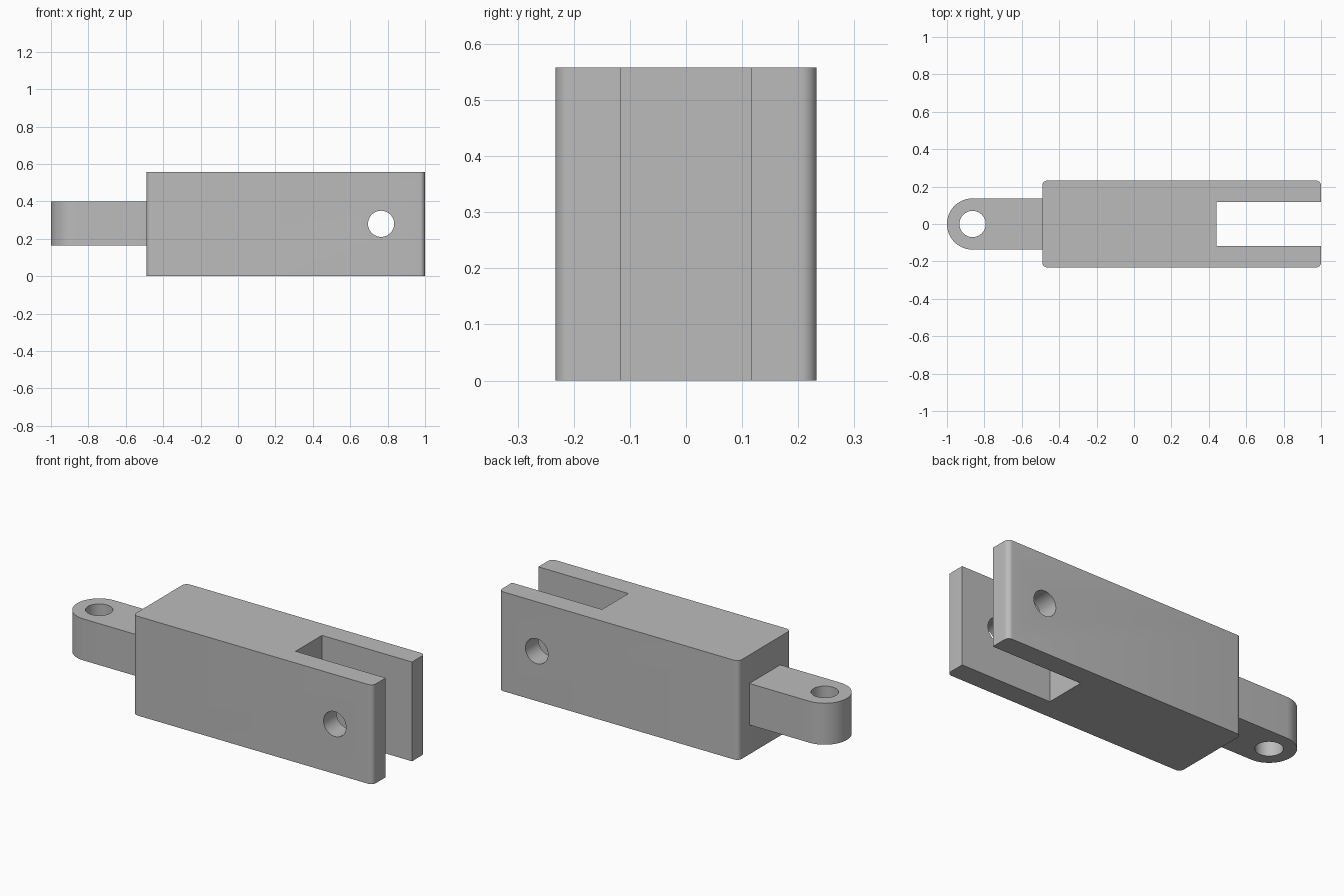
import bpy, bmesh, math
from mathutils import Matrix

cube = bpy.data.objects.get("Cube")
if cube:
    bpy.data.objects.remove(cube, do_unlink=True)

steel = bpy.data.materials.new("grey_steel")
steel.use_nodes = True
GREY = (0.5, 0.5, 0.5, 1)
steel.diffuse_color = GREY
steel.node_tree.nodes["Principled BSDF"].inputs["Base Color"].default_value = GREY


def arc(cx, cy, r, start, end, steps):
    """Points along an arc, angles in degrees."""
    angles = [math.radians(start + (end - start) * i / steps) for i in range(steps + 1)]
    return [(cx + r * math.cos(a), cy + r * math.sin(a)) for a in angles]


def link(name, bm):
    bmesh.ops.recalc_face_normals(bm, faces=bm.faces)
    mesh = bpy.data.meshes.new(name)
    bm.to_mesh(mesh)
    bm.free()
    mesh.materials.append(steel)
    obj = bpy.data.objects.new(name, mesh)
    bpy.context.collection.objects.link(obj)
    return obj


def prism(name, outline, z0, z1):
    """Extrude a flat outline upwards from z0 to z1."""
    bm = bmesh.new()
    face = bm.faces.new([bm.verts.new((x, y, z0)) for x, y in outline])
    top = bmesh.ops.extrude_face_region(bm, geom=[face])["geom"]
    bmesh.ops.translate(bm, vec=(0, 0, z1 - z0),
                        verts=[v for v in top if isinstance(v, bmesh.types.BMVert)])
    return link(name, bm)


def drill(target, location, radius, axis):
    """Cut a round through hole along the given axis."""
    bm = bmesh.new()
    turn = Matrix.Rotation(math.pi / 2, 4, "X") if axis == "Y" else Matrix()
    bmesh.ops.create_cone(bm, cap_ends=True, segments=48, radius1=radius, radius2=radius,
                          depth=1, matrix=Matrix.Translation(location) @ turn)
    cutter = link(target.name + "_hole_cutter", bm)
    cut = target.modifiers.new("pin_hole", "BOOLEAN")
    cut.operation, cut.solver, cut.object = "DIFFERENCE", "EXACT", cutter
    bpy.ops.object.select_all(action="DESELECT")
    bpy.context.view_layer.objects.active = target
    target.select_set(True)
    bpy.ops.object.modifier_apply(modifier=cut.name)
    bpy.data.objects.remove(cutter, do_unlink=True)
    bpy.ops.object.shade_smooth_by_angle(angle=math.radians(30))


# Forked body with rounded outer corners and an open slot
BACK, FRONT, HALF, R = -0.49, 1.0, 0.233, 0.028
SLOT_X, SLOT_HALF, HEIGHT = 0.44, 0.117, 0.558
half = ([(SLOT_X, SLOT_HALF), (FRONT, SLOT_HALF)]
        + arc(FRONT - R, HALF - R, R, 0, 90, 8)
        + arc(BACK + R, HALF - R, R, 90, 180, 8))
body = prism("forked_body", half + [(x, -y) for x, y in reversed(half)], 0, HEIGHT)
drill(body, (0.765, 0, 0.28), 0.07, "Y")

# Round-ended tongue with a vertical pin hole
EYE_X, EYE_R = -0.863, 0.137
tongue = prism("tongue", [(BACK, -EYE_R), (BACK, EYE_R)]
               + arc(EYE_X, 0, EYE_R, 90, 270, 32), 0.165, 0.398)
drill(tongue, (EYE_X, 0, 0.28), 0.07, "Z")
